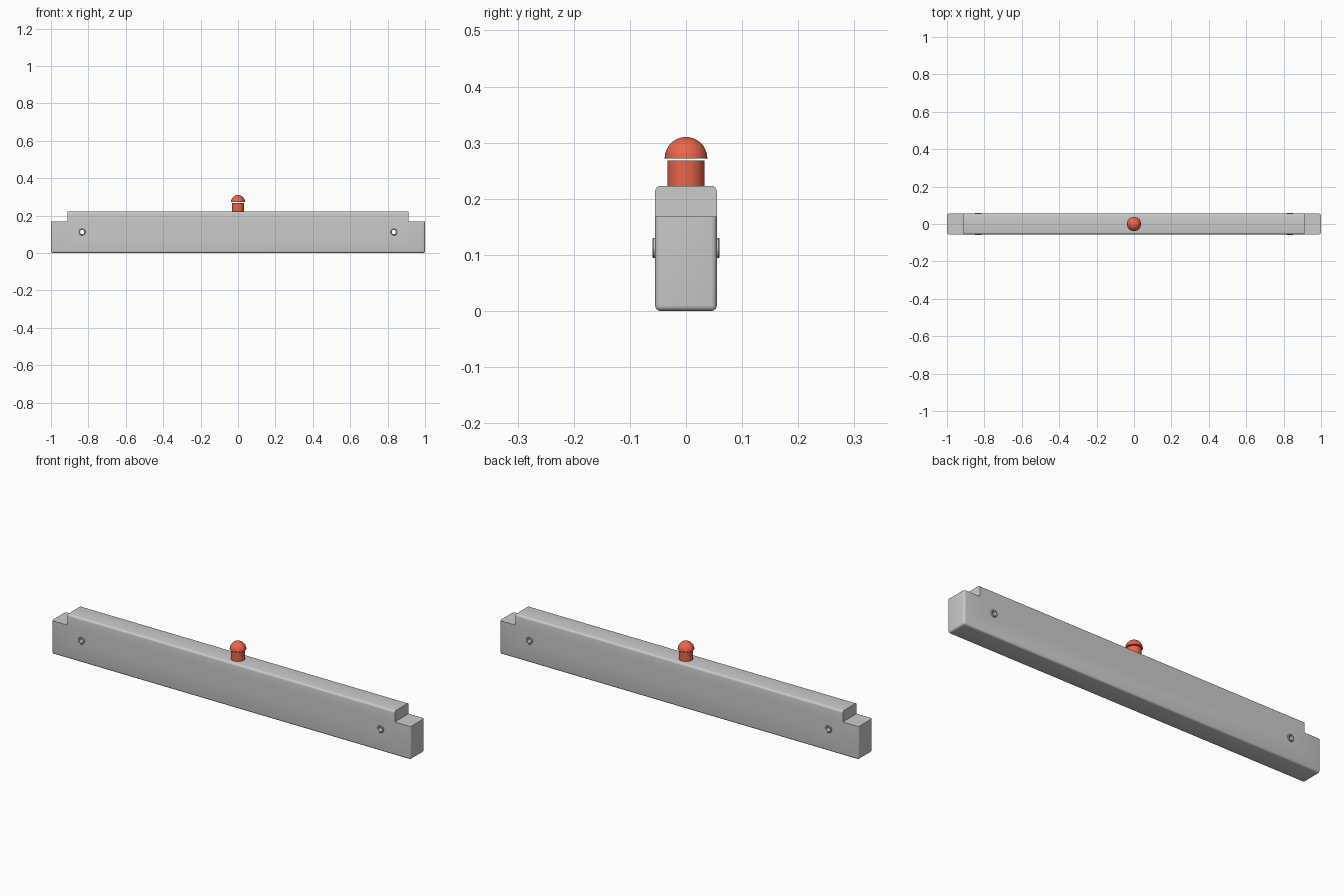
import bpy, bmesh, math
from mathutils import Matrix

if "Cube" in bpy.data.objects:
    bpy.data.objects.remove(bpy.data.objects["Cube"])

HOLE_X, HOLE_Z = 0.833, 0.112


def finish(bm, name, mat=None):
    bmesh.ops.recalc_face_normals(bm, faces=bm.faces)
    me = bpy.data.meshes.new(name)
    bm.to_mesh(me)
    bm.free()
    ob = bpy.data.objects.new(name, me)
    bpy.context.collection.objects.link(ob)
    if mat:
        me.materials.append(mat)
    return ob


def box(name, x, y, z, bevel=0):
    bm = bmesh.new()
    size = [b - a for a, b in (x, y, z)]
    mid = [(a + b) / 2 for a, b in (x, y, z)]
    bmesh.ops.create_cube(bm, size=1, matrix=Matrix.Translation(mid) @ Matrix.Diagonal((*size, 1)))
    if bevel:
        bmesh.ops.bevel(bm, geom=bm.edges[:], offset=bevel, segments=4, profile=0.5, affect='EDGES')
    return finish(bm, name)


def lathe(name, profile, mat=None, steps=48, closed=False):
    """Spin an (r, z) profile about the z axis."""
    bm = bmesh.new()
    vs = [bm.verts.new((r, 0, z)) for r, z in profile]
    es = [bm.edges.new(p) for p in zip(vs, vs[1:])]
    if closed:
        es.append(bm.edges.new((vs[-1], vs[0])))
    bmesh.ops.spin(bm, geom=vs + es, cent=(0, 0, 0), axis=(0, 0, 1), angle=math.tau, steps=steps)
    bmesh.ops.remove_doubles(bm, verts=bm.verts, dist=1e-5)
    return finish(bm, name, mat)


def smooth(ob):
    bpy.ops.object.select_all(action='DESELECT')
    ob.select_set(True)
    bpy.context.view_layer.objects.active = ob
    bpy.ops.object.shade_smooth_by_angle(angle=math.radians(35))


def cut(ob, cutter):
    m = ob.modifiers.new("cut", 'BOOLEAN')
    m.operation, m.solver, m.object = 'DIFFERENCE', 'EXACT', cutter
    bpy.context.view_layer.objects.active = ob
    bpy.ops.object.modifier_apply(modifier=m.name)
    bpy.data.objects.remove(cutter, do_unlink=True)


# Rounded beam with a step at each end and a cross hole near each end
beam = box("beam", (-1, 1), (-0.055, 0.055), (0, 0.223), 0.01)
for s in (-1, 1):
    cut(beam, box("step_cutter", sorted((s * 0.912, s * 1.1)), (-0.1, 0.1), (0.168, 0.3)))
    hole = lathe("hole_cutter", [(0, -0.1), (0.015, -0.1), (0.015, 0.1), (0, 0.1)])
    hole.data.transform(Matrix.Translation((s * HOLE_X, 0, HOLE_Z)) @ Matrix.Rotation(math.pi / 2, 4, 'X'))
    cut(beam, hole)
smooth(beam)

# Tubular bushings through the holes, standing slightly proud on both sides
for s, side in ((-1, "left"), (1, "right")):
    tube = lathe("bushing_" + side, [(0.011, -0.06), (0.016, -0.06), (0.018, -0.058),
                                     (0.018, 0.058), (0.016, 0.06), (0.011, 0.06)], closed=True)
    tube.data.transform(Matrix.Translation((s * HOLE_X, 0, HOLE_Z)) @ Matrix.Rotation(math.pi / 2, 4, 'X'))
    smooth(tube)

# Red button: stem with a separate domed cap
red = bpy.data.materials.new("red")
red.diffuse_color = (0.83, 0.13, 0.07, 1)
red.use_nodes = True
red.node_tree.nodes["Principled BSDF"].inputs["Base Color"].default_value = red.diffuse_color
stem = lathe("button_stem", [(0, 0.222), (0.033, 0.222), (0.033, 0.268), (0, 0.268)], red)
arc = [(0.038 * math.cos(a), 0.272 + 0.038 * math.sin(a))
       for a in (math.pi / 2 * i / 12 for i in range(13))]
cap = lathe("button_cap", [(0, 0.272)] + arc, red)
for ob in (stem, cap):
    smooth(ob)
